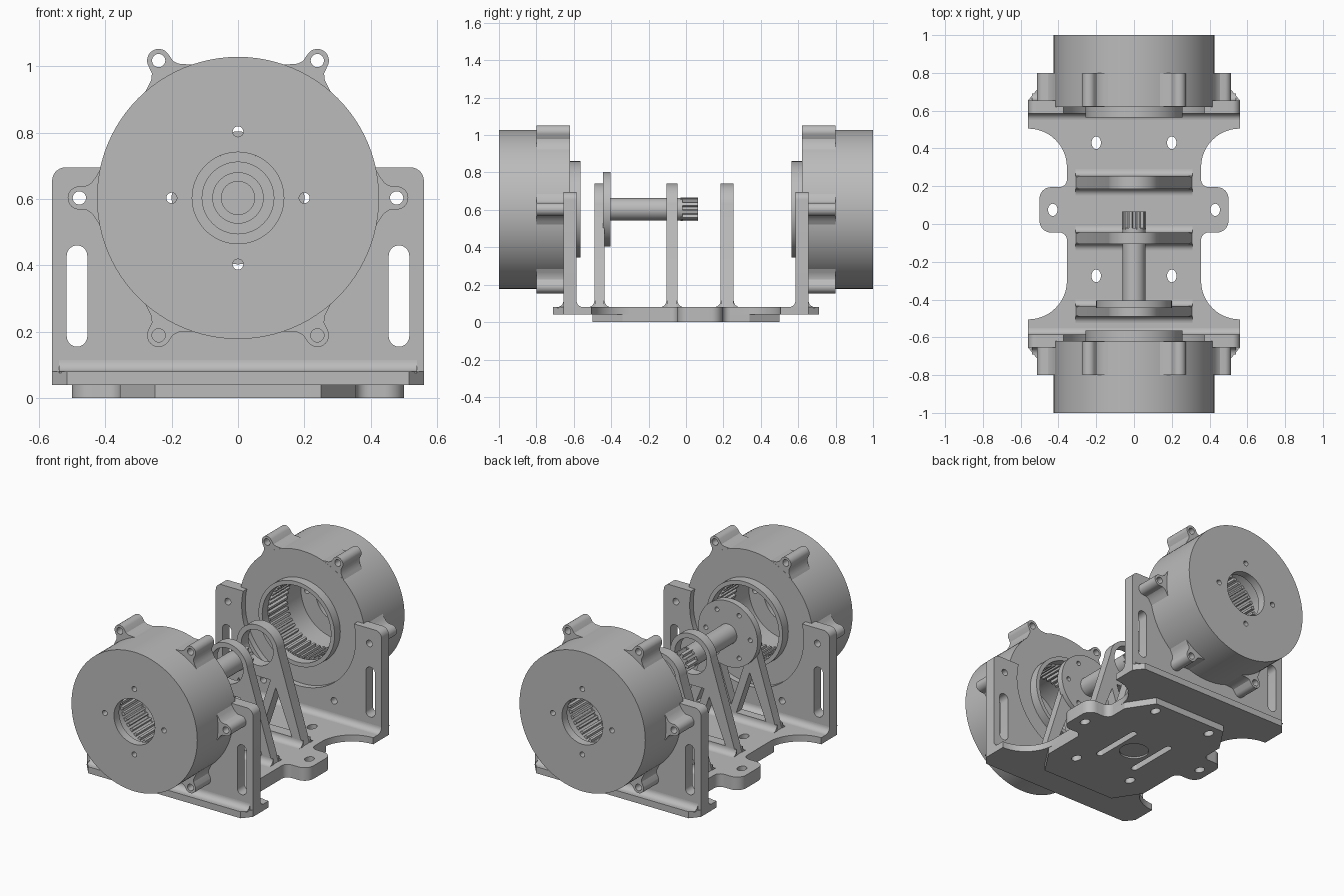
import bpy, bmesh
from math import sin, cos, pi, radians, sqrt, asin, degrees
from mathutils import Matrix

cube = bpy.data.objects.get("Cube")
if cube:
    bpy.data.objects.remove(cube, do_unlink=True)

grey = bpy.data.materials.new("machined_grey")
grey.use_nodes = True
COLOUR = (0.5, 0.5, 0.5, 1)
grey.diffuse_color = COLOUR
grey.node_tree.nodes["Principled BSDF"].inputs["Base Color"].default_value = COLOUR

AXIS = {
    "z": Matrix.Identity(4),
    "y": Matrix.Rotation(pi / 2, 4, "X"),
    "x": Matrix(((0, 0, 1, 0), (1, 0, 0, 0), (0, 1, 0, 0), (0, 0, 0, 1))),
}
AXLE = 0.603
parts = []


def arc(cx, cy, r, a0, a1, n=12):
    steps = [radians(a0 + (a1 - a0) * i / n) for i in range(n + 1)]
    return [(cx + r * cos(a), cy + r * sin(a)) for a in steps]


def circle(cx, cy, r, n=24, stretch=1):
    return [(x, cy + (y - cy) * stretch) for x, y in arc(cx, cy, r, 0, 360, n)[:-1]]


def slot(cx, y0, y1, r):
    return arc(cx, y1 - r, r, 0, 180) + arc(cx, y0 + r, r, 180, 360)


def gear(cx, cy, root, tip, teeth):
    pts = []
    for i in range(teeth):
        for f, r in ((0, root), (0.4, root), (0.5, tip), (0.9, tip)):
            a = 2 * pi * (i + f) / teeth
            pts.append((cx + r * cos(a), cy + r * sin(a)))
    return pts


def mirrored(pts):
    return pts + [(-x, y) for x, y in reversed(pts)]


def extrude(name, loops, axis, a, b):
    """Extrude an outline with holes along an axis, from a to b."""
    curve = bpy.data.curves.new(name, "CURVE")
    curve.dimensions = "2D"
    curve.fill_mode = "BOTH"
    curve.extrude = abs(b - a) / 2
    for loop in loops:
        spline = curve.splines.new("POLY")
        spline.points.add(len(loop) - 1)
        for p, (x, y) in zip(spline.points, loop):
            p.co = (x, y, 0, 1)
        spline.use_cyclic_u = True
    temp = bpy.data.objects.new("temp", curve)
    bpy.context.collection.objects.link(temp)
    bpy.context.view_layer.update()
    graph = bpy.context.evaluated_depsgraph_get()
    mesh = bpy.data.meshes.new_from_object(temp.evaluated_get(graph))
    bpy.data.objects.remove(temp, do_unlink=True)
    bm = bmesh.new()
    bm.from_mesh(mesh)
    bmesh.ops.remove_doubles(bm, verts=bm.verts, dist=1e-5)
    shift = [(a + b) / 2 if axis == k else 0 for k in "xyz"]
    bm.transform(Matrix.Translation(shift) @ AXIS[axis])
    bmesh.ops.recalc_face_normals(bm, faces=bm.faces)
    bm.to_mesh(mesh)
    bm.free()
    mesh.name = name
    mesh.materials.clear()
    mesh.materials.append(grey)
    obj = bpy.data.objects.new(name, mesh)
    bpy.context.collection.objects.link(obj)
    parts.append(obj)
    return obj


def fillet(name, y, z, side, r, half):
    """Concave fillet along x, between a wall at y and a floor at z."""
    pts = [(y - side * 0.005, z - 0.005), (y + side * r, z - 0.005)]
    pts += [(y + side * (r - r * sin(t * pi / 16)), z + r - r * cos(t * pi / 16)) for t in range(9)]
    pts.append((y - side * 0.005, z + r))
    extrude(name, [pts], "x", -half, half)


# Base plate with hourglass sides
right = [(0.515, -0.71), (0.56, -0.655)] + arc(0.56, -0.3, 0.205, 270, 180)
right += arc(0.56, 0.3, 0.205, 180, 90) + [(0.56, 0.655), (0.515, 0.71)]
base_holes = [circle(x, y, 0.025, stretch=1.35) for x in (-0.2, 0.2) for y in (-0.275, 0.43)]
extrude("base_plate", [mirrored(right)] + base_holes, "z", 0.04, 0.08)

# Stepped underside pad with long slots and a round recess
pad = mirrored([(0.25, -0.5), (0.355, -0.34), (0.355, 0.34), (0.25, 0.5)])
pad_cuts = base_holes + [slot(x, -0.17, 0.17, 0.02) for x in (-0.13, 0.13)]
extrude("underside_pad", [pad] + pad_cuts, "z", 0.01, 0.04)
extrude("underside_pad_face", [pad, circle(0, 0, 0.085, 32)] + pad_cuts, "z", 0, 0.01)

# Side mounting tabs
for s, label in ((1, "left"), (-1, "right")):
    tab = [(0.34, -0.1)] + arc(0.395, -0.085, 0.04, 180, 90, 6)
    tab += arc(0.44, 0.015, 0.06, 270, 360, 8) + arc(0.44, 0.135, 0.06, 0, 90, 8)
    tab += arc(0.395, 0.235, 0.04, 270, 180, 6) + [(0.34, 0.25)]
    loops = [tab, circle(0.43, 0.075, 0.025, stretch=1.3)]
    extrude(label + "_mounting_tab", [[(s * x, y) for x, y in l] for l in loops], "z", 0, 0.08)

# Bolt ear outline, pointing along +x from the axle
ear_side = [(0.37, -0.09), (0.413, -0.088), (0.427, -0.066), (0.44, -0.047), (0.455, -0.037)]
ear = ear_side + arc(0.478, 0, 0.035, -80, 80, 14) + [(x, -y) for x, y in reversed(ear_side)]


def turned(loop, angle):
    c, s = cos(radians(angle)), sin(radians(angle))
    return [(x * c - y * s, AXLE + x * s + y * c) for x, y in loop]


# End brackets and motor housings
for s, label in ((-1, "front"), (1, "rear")):
    cut = 0.385
    top = 0.695
    a = degrees(asin((top - AXLE) / cut))
    outline = [(-0.56, 0.045), (0.56, 0.045)] + arc(0.52, 0.655, 0.04, 0, 90, 8)
    outline += arc(0, AXLE, cut, a, -180 - a, 64) + arc(-0.52, 0.655, 0.04, 90, 180, 8)
    holes = [slot(x, 0.155, 0.46, 0.031) for x in (-0.485, 0.485)]
    holes += [circle(*turned([(0.478, 0)], t)[0], 0.02) for t in (0, 180, 240, 300)]
    extrude(label + "_bracket", [outline] + holes, "y", s * 0.585, s * 0.655)
    fillet(label + "_bracket_inner_fillet", s * 0.585, 0.08, -s, 0.035, 0.56)
    fillet(label + "_bracket_outer_fillet", s * 0.655, 0.08, s, 0.035, 0.54)

    shell = circle(0, AXLE, 0.425, 96)
    screws = [circle(*turned([(0.2, 0)], t)[0], 0.016, 16) for t in (0, 90, 180, 270)]
    extrude(label + "_housing_end", [shell, circle(0, AXLE, 0.138, 48)] + screws, "y", s * 0.95, s)
    extrude(label + "_housing_body", [shell, circle(0, AXLE, 0.24, 64)], "y", s * 0.8, s * 0.95)
    extrude(label + "_housing_ring_gear", [shell, gear(0, AXLE, 0.24, 0.222, 44)],
            "y", s * 0.62, s * 0.8)
    extrude(label + "_housing_boss", [circle(0, AXLE, 0.257, 64), circle(0, AXLE, 0.232, 64)],
            "y", s * 0.565, s * 0.62)
    for t in range(0, 360, 60):
        near = 0.655 if t % 180 == 0 else 0.621
        loops = [turned(ear, t), turned(circle(0.478, 0, 0.02), t)]
        extrude(label + "_housing_ear", loops, "y", s * near, s * 0.8)

# Truss towers with bearing rings
lean = asin((0.138 - 0.0) / sqrt(0.31 ** 2 + (AXLE - 0.08) ** 2)) * 0.5
tower = [(-0.31, 0.07), (0.31, 0.07)] + arc(0, AXLE, 0.138, degrees(lean), 180 - degrees(lean), 40)
side_window = [(0.035, 0.12), (0.235, 0.12), (0.125, 0.39)]
windows = [circle(0, AXLE, 0.108, 48), [(-0.09, 0.43), (0, 0.16), (0.09, 0.43)],
           side_window, [(-x, z) for x, z in side_window]]
for label, y0, y1 in (("front", -0.49, -0.435), ("middle", -0.105, -0.045), ("rear", 0.185, 0.255)):
    extrude(label + "_tower", [tower] + windows, "y", y0, y1)
    fillet(label + "_tower_fillet", y0, 0.08, -1, 0.035, 0.31)
    fillet(label + "_tower_fillet", y1, 0.08, 1, 0.035, 0.31)
extrude("bearing", [circle(0, AXLE, 0.11, 48), circle(0, AXLE, 0.076, 48)], "y", -0.475, -0.44)

# Drive shaft with bolted flange and pinion
bolts = [turned(circle(0.15, 0, 0.014, 16), t) for t in range(0, 360, 60)]
extrude("shaft_flange", [circle(0, AXLE, 0.2, 64), circle(0, AXLE, 0.05, 32)] + bolts,
        "y", -0.445, -0.405)
extrude("drive_shaft", [circle(0, AXLE, 0.06, 40)], "y", -0.406, -0.02)
extrude("pinion", [gear(0, AXLE, 0.044, 0.063, 9)], "y", -0.03, 0.065)

# Smooth curved walls, keep edges sharp
bpy.ops.object.select_all(action="DESELECT")
for obj in parts:
    obj.select_set(True)
bpy.context.view_layer.objects.active = parts[0]
bpy.ops.object.shade_smooth_by_angle(angle=radians(25))
